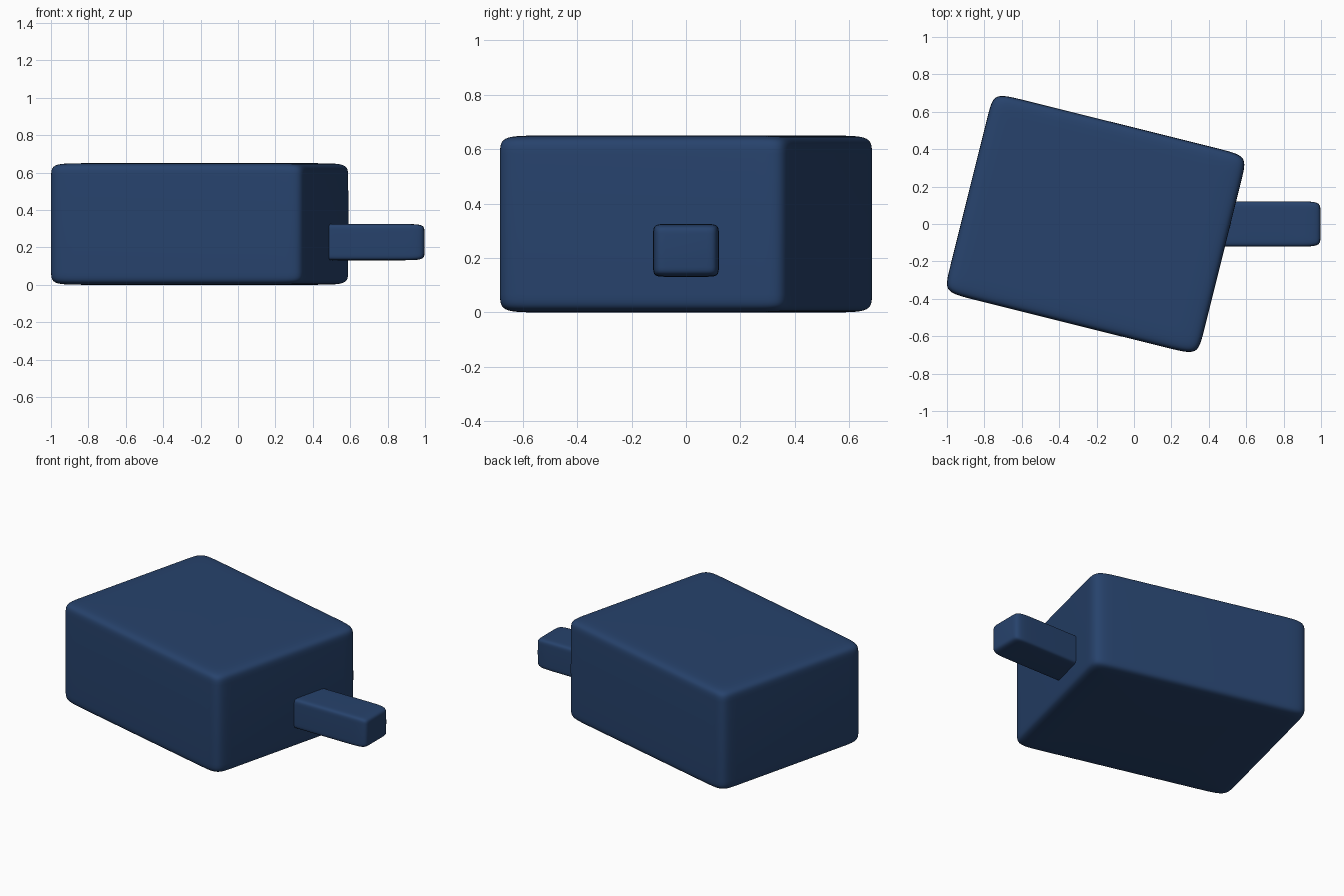
import bpy, bmesh
from math import sin, cos, pi, radians, copysign

if "Cube" in bpy.data.objects:
    bpy.data.objects.remove(bpy.data.objects["Cube"])

blue = bpy.data.materials.new("dark_blue")
blue.diffuse_color = (0.02, 0.055, 0.15, 1)
blue.use_nodes = True
blue.node_tree.nodes["Principled BSDF"].inputs["Base Color"].default_value = blue.diffuse_color


def power(v, e):
    return 0.0 if abs(v) < 1e-9 else copysign(abs(v) ** e, v)


# Softly bulging rounded box (superellipsoid) from half sizes and a roundness
def soft_box(name, half, centre, turn, e, segs=64, rings=32):
    a, b, c = half
    bm = bmesh.new()
    loops = []
    for i in range(1, rings):
        t = -pi / 2 + pi * i / rings
        r, z = power(cos(t), e), c * power(sin(t), e)
        loops.append([bm.verts.new((a * r * power(cos(2 * pi * j / segs), e),
                                    b * r * power(sin(2 * pi * j / segs), e), z))
                      for j in range(segs)])
    low, high = bm.verts.new((0, 0, -c)), bm.verts.new((0, 0, c))
    for j in range(segs):
        k = (j + 1) % segs
        for p, q in zip(loops, loops[1:]):
            bm.faces.new((p[j], p[k], q[k], q[j]))
        bm.faces.new((low, loops[0][k], loops[0][j]))
        bm.faces.new((high, loops[-1][j], loops[-1][k]))
    for f in bm.faces:
        f.smooth = True
    mesh = bpy.data.meshes.new(name)
    bm.to_mesh(mesh)
    bm.free()
    mesh.materials.append(blue)
    ob = bpy.data.objects.new(name, mesh)
    ob.location = centre
    ob.rotation_euler.z = turn
    bpy.context.collection.objects.link(ob)
    return ob


# Main body, turned about the vertical axis
soft_box("body", (0.70, 0.55, 0.325), (-0.205, 0, 0.325), radians(-14), 0.1)
# Small peg sticking out of the right side
soft_box("peg", (0.297, 0.121, 0.097), (0.70, 0, 0.228), 0, 0.2)
